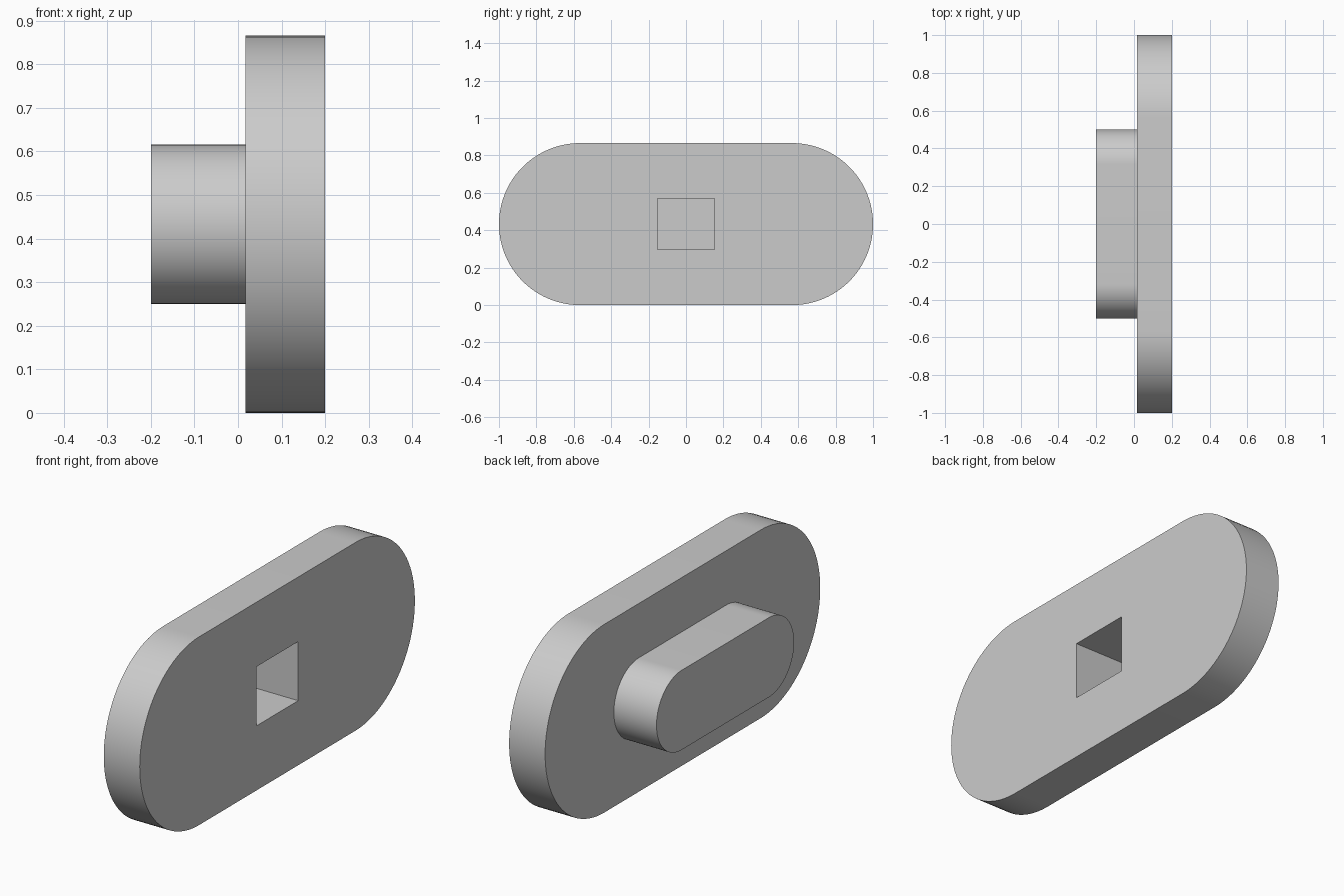
import bpy, bmesh, math
from mathutils import Vector

MID_Z = 0.433

if "Cube" in bpy.data.objects:
    bpy.data.objects.remove(bpy.data.objects["Cube"], do_unlink=True)

grey = bpy.data.materials.new("light_grey")
grey.use_nodes = True
colour = (0.6, 0.6, 0.6, 1)
grey.diffuse_color = colour
grey.node_tree.nodes["Principled BSDF"].inputs["Base Color"].default_value = colour


def prism(name, outline, x0, x1):
    """Extrude a (y, z) outline along x from x0 to x1."""
    bm = bmesh.new()
    face = bm.faces.new([bm.verts.new((x0, y, z + MID_Z)) for y, z in outline])
    grown = bmesh.ops.extrude_face_region(bm, geom=[face])["geom"]
    moved = [v for v in grown if isinstance(v, bmesh.types.BMVert)]
    bmesh.ops.translate(bm, verts=moved, vec=Vector((x1 - x0, 0, 0)))
    bmesh.ops.recalc_face_normals(bm, faces=bm.faces)
    mesh = bpy.data.meshes.new(name)
    bm.to_mesh(mesh)
    bm.free()
    mesh.materials.append(grey)
    obj = bpy.data.objects.new(name, mesh)
    bpy.context.collection.objects.link(obj)
    return obj


def stadium(half_length, radius, steps=48):
    """Slot outline: two half circles joined by straight sides."""
    points = []
    for side in (1, -1):
        for i in range(steps + 1):
            a = math.pi * (i / steps - 0.5)
            points.append((side * (half_length - radius + radius * math.cos(a)),
                           side * radius * math.sin(a)))
    return points


def combine(target, tool, operation):
    """Apply a boolean and discard the helper."""
    bpy.context.view_layer.objects.active = target
    mod = target.modifiers.new(operation.lower(), "BOOLEAN")
    mod.object, mod.operation, mod.solver = tool, operation, "EXACT"
    bpy.ops.object.modifier_apply(modifier=mod.name)
    bpy.data.objects.remove(tool, do_unlink=True)


# Wide plate with the narrower boss behind it
plate = prism("slotted_plate", stadium(1.0, MID_Z), 0.017, 0.2)
boss = prism("boss", stadium(0.5, 0.183), -0.2, 0.1)
combine(plate, boss, "UNION")

# Blind rectangular socket running through the plate into the boss
w, h = 0.152, 0.136
socket = prism("socket_cutter", [(-w, -h), (w, -h), (w, h), (-w, h)], -0.13, 0.3)
combine(plate, socket, "DIFFERENCE")

# Smooth round ends, sharp rims
bpy.ops.object.select_all(action="DESELECT")
plate.select_set(True)
bpy.context.view_layer.objects.active = plate
bpy.ops.object.shade_smooth_by_angle(angle=math.radians(30))
